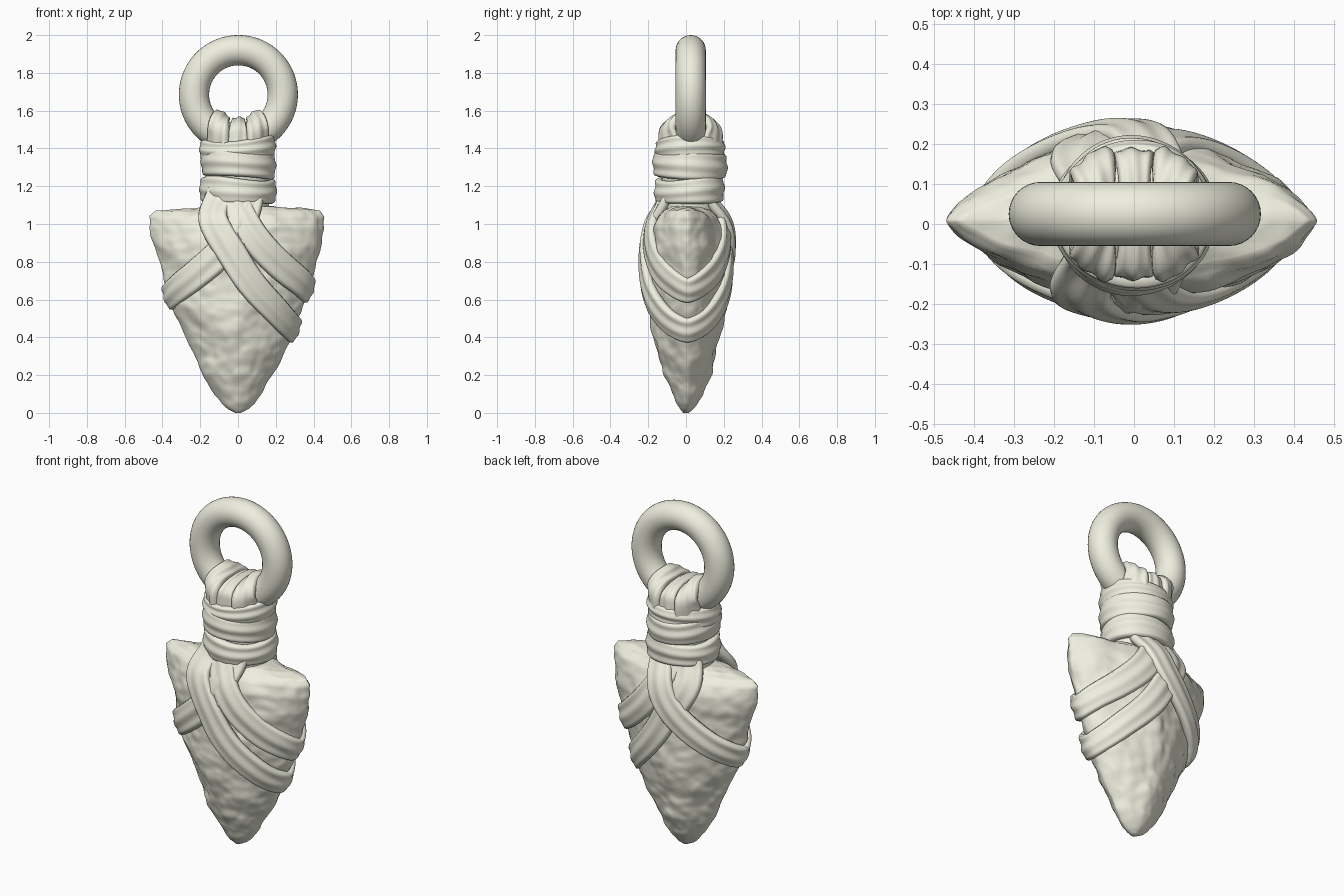
import bpy, bmesh, math
from mathutils import Vector, noise
from math import sin, cos, pi, radians

if "Cube" in bpy.data.objects:
    bpy.data.objects.remove(bpy.data.objects["Cube"])

# stone section table: height, half width, half depth
STONE = [(0, .015, .015), (.02, .055, .035), (.05, .087, .055), (.1, .128, .08),
         (.2, .185, .126), (.4, .278, .178), (.55, .338, .2), (.7, .394, .208),
         (.88, .446, .206), (.98, .464, .195), (1.04, .462, .162),
         (1.07, .432, .12), (1.085, .33, .08), (1.09, .01, .01)]
# smoother envelope the diagonal straps lie on (runs up into the neck)
WRAP = [(.2, .175, .12), (.4, .268, .175), (.55, .328, .197), (.7, .383, .207),
        (.88, .435, .207), (.98, .45, .195), (1.06, .455, .165), (1.12, .455, .14),
        (1.25, .44, .11)]

# pale cream for every part
cream = bpy.data.materials.new("cream")
cream.diffuse_color = (.86, .86, .74, 1)
cream.use_nodes = True
cream.node_tree.nodes["Principled BSDF"].inputs["Base Color"].default_value = cream.diffuse_color


def lerp(table, t):
    """Linear lookup in rows sorted by their first value."""
    for p, q in zip(table, table[1:]):
        if t <= q[0]:
            break
    f = max(0, min(1, (t - p[0]) / (q[0] - p[0])))
    return [u + (v - u) * f for u, v in zip(p[1:], q[1:])]


def lens(phi, a, b):
    """Pointed oval; phi = 0 is +x, phi = 90 degrees is the front."""
    c, s = cos(phi), sin(phi)
    return math.copysign(abs(c) ** 1.2, c) * a, -math.copysign(abs(s) ** 1.3, s) * b


def loft(name, rings, closed):
    """Skin a list of equal closed rings, capped or joined end to end."""
    bm = bmesh.new()
    vs = [[bm.verts.new(p) for p in r] for r in rings]
    n = len(vs[0])
    for i in range(len(vs) if closed else len(vs) - 1):
        r, q = vs[i], vs[(i + 1) % len(vs)]
        for j in range(n):
            k = (j + 1) % n
            bm.faces.new((r[j], r[k], q[k], q[j]))
    if not closed:
        bm.faces.new(vs[0])
        bm.faces.new(vs[-1])
    bmesh.ops.recalc_face_normals(bm, faces=bm.faces)
    me = bpy.data.meshes.new(name)
    bm.to_mesh(me)
    bm.free()
    ob = bpy.data.objects.new(name, me)
    bpy.context.collection.objects.link(ob)
    me.shade_smooth()
    return ob


def strap(name, pts, nors, width, thick=.026, closed=False, seed=0):
    """Folded leather band along pts; width(f) gives the half width."""
    n, rings = len(pts), []
    for i, (p, nor) in enumerate(zip(pts, nors)):
        if closed:
            t = pts[(i + 1) % n] - pts[i - 1]
        else:
            t = pts[min(i + 1, n - 1)] - pts[max(i - 1, 0)]
        side = t.cross(nor).normalized()
        up = side.cross(t).normalized()
        f = i / n
        w = width(f)
        drift = .9 * sin(2 * pi * f + seed)
        ring = []
        for j in range(21):
            u = j / 10 - 1
            h = thick * max(0, 1 - abs(u) ** 5) ** .5
            h += .005 * cos(5.5 * u + drift) * (1 - u * u)
            ring.append(p + side * u * w + up * h)
        ring += [p + side * w * .9 - up * .025, p - side * w * .9 - up * .025]
        rings.append(ring)
    return loft(name, rings, closed)


def smooth(vals, times):
    for _ in range(times):
        vals = [vals[0]] + [(vals[i - 1] + vals[i] * 2 + vals[i + 1]) / 4
                            for i in range(1, len(vals) - 1)] + [vals[-1]]
    return vals


# chipped stone spearhead
rings = []
for p, q in zip(STONE, STONE[1:]):
    steps = max(3, int(max(q[0] - p[0], abs(q[1] - p[1])) / .011))
    for s in range(steps):
        z, a, b = (u + (v - u) * s / steps for u, v in zip(p, q))
        ring = []
        for j in range(144):
            phi = 2 * pi * j / 144
            x, y = lens(phi, a, b)
            v = Vector((x, y, z))
            d = (.018 * noise.noise(v * 4.5) + .012 * noise.noise(v * 10 + Vector((3, 1, 7)))
                 + .006 * noise.noise(v * 22))
            d *= min(1, a / .12)
            fade = min(1, z / .1)
            ring.append((x + d * cos(phi), y + .008 * fade - d * sin(phi),
                         z + .5 * d * fade))
        rings.append(ring)
loft("stone_head", rings, False)

# diagonal straps: rows of angle, height; run front neck -> edge -> back neck
DIAGONALS = [
    ("right_upper_strap", 1, [(0, .645), (20, .67), (47, .745), (73, .89), (97, 1.17)], .01, .006),
    ("right_lower_strap", 1, [(0, .43), (35, .48), (70, .63), (100, .87), (113, 1.03), (113, 1.18)], .024, .006),
    ("left_strap", -1, [(0, .61), (20, .635), (45, .7), (67, .8), (90, .95), (107, 1.17)], .002, .028)]


def surf(phi, z, mirror):
    a, b = lerp(WRAP, z)
    x, y = lens(phi, a, b)
    # draw the ends in towards the neck so they tuck under the lowest band
    x *= 1 - .35 * max(0, min(1, (z - 1.02) / .15))
    return Vector((x * mirror, y + .008, z))


for k, (name, mir, rows, front, back) in enumerate(DIAGONALS):
    # even steps along the row polyline, then mirrored to the back
    half = []
    for p, q in zip(rows, rows[1:]):
        m = 12
        half += [(p[0] + (q[0] - p[0]) * i / m, p[1] + (q[1] - p[1]) * i / m) for i in range(m)]
    half.append(rows[-1])
    full = half[::-1] + [(-d, z) for d, z in half[1:]]
    angs = smooth([d for d, z in full], 25)
    zs = smooth([z for d, z in full], 25)
    pts, nors = [], []
    for d, z in zip(angs, zs):
        ph = radians(d)
        nor = (surf(ph + .12, z, mir) - surf(ph - .12, z, mir)).cross(
            surf(ph, z + .04, mir) - surf(ph, z - .04, mir)).normalized()
        p = surf(ph, z, mir)
        if nor.dot(Vector((p.x, p.y, 0))) < 0:
            nor = -nor
        g = (d / rows[-1][0] + 1) / 2
        tuck = max(0, min(1, (z - 1.03) / .1))
        off = (back + (front - back) * g) * (1 - tuck) + .002 - .012 * tuck
        pts.append(p + nor * off)
        nors.append(nor)
    pts, nors = smooth(pts, 6), smooth(nors, 6)
    strap(name, pts, nors, lambda f: .074 + .005 * sin(9 * f), .024, seed=k * 2)

# neck core with a rounded top
bpy.ops.mesh.primitive_cylinder_add(vertices=48, radius=.165, depth=.46, location=(0, .02, 1.19))
core = bpy.context.object
core.name = "neck_core"
core.scale = (1, .9, 1)
bpy.ops.object.shade_smooth_by_angle()
bpy.ops.mesh.primitive_uv_sphere_add(segments=48, ring_count=24, location=(0, .023, 1.42))
dome = bpy.context.object
dome.name = "neck_dome"
dome.scale = (.165, .15, .125)
bpy.ops.object.shade_smooth()

# bands wound around the neck: height, x radius, y radius, half width, tilts
BANDS = [(1.178, .178, .16, .066, -.03, .02), (1.315, .172, .172, .07, -.06, -.03),
         (1.4, .176, .16, .052, .07, .02)]
for k, (z, rx, ry, w, tx, ty) in enumerate(BANDS):
    pts, nors = [], []
    for i in range(96):
        t = 2 * pi * i / 96
        r = 1 + .015 * sin(3 * t + k * 2)
        pts.append(Vector((rx * r * cos(t), .02 + ry * r * sin(t),
                           z + tx * rx * cos(t) + ty * sin(t) * ry + .004 * sin(2 * t + k))))
        nors.append(Vector((cos(t), sin(t), 0)))
    strap(f"neck_band_{k + 1}", pts, nors,
          lambda f, w=w, k=k: w + .006 * sin(2 * pi * f * 2 + k), .024, True, seed=k * 3)

# straps looped over the bottom of the ring, fanning out into the neck
RZ, RR, RY = 1.685, .235, .025
for k, (deg, wid) in enumerate([(-36, .078), (36, .078), (1, .06)]):
    a = radians(deg)
    c = Vector((RR * sin(a), RY, RZ - RR * cos(a)))
    inward = Vector((-sin(a), 0, cos(a)))
    az = radians(46) * (a > .1) - radians(46) * (a < -.1)
    pts, nors = [], []
    for i in range(65):
        t = pi * i / 64
        sgn = -1 if t < pi / 2 else 1
        lift = sin(t)
        out = Vector((sin(az), sgn * cos(az), 0))
        foot = Vector((.15 * sin(az), RY + sgn * .138 * cos(az), 1.36))
        knee = Vector((.145 * sin(az), RY + sgn * (.09 + .045 * cos(az)), 1.49))
        peak = c + inward * .09
        # quadratic-like arc foot -> knee -> peak
        s = min(t, pi - t) / (pi / 2)
        if s < .45:
            p = foot.lerp(knee, s / .45)
        else:
            u = (s - .45) / .55 * pi / 2
            p = knee + Vector(((peak.x - knee.x) * (1 - cos(u)),
                               (peak.y - knee.y) * (1 - cos(u)),
                               (peak.z - knee.z) * sin(u)))
        pts.append(p)
        nors.append(out.lerp(inward, max(0, min(1, (s - .2) / .8)) ** 1.2).normalized())
    pts, nors = smooth(pts, 5), smooth(nors, 5)
    strap(f"ring_loop_{k + 1}", pts, nors,
          lambda f, wid=wid: wid * (1 - .38 * sin(pi * f) ** 2), .026, seed=k)

# hanging ring
bpy.ops.mesh.primitive_torus_add(major_radius=RR, minor_radius=.08, major_segments=96,
                                 minor_segments=32, location=(0.002, RY, RZ),
                                 rotation=(pi / 2, 0, 0))
bpy.context.object.name = "hanging_ring"
bpy.ops.object.shade_smooth()

for ob in bpy.data.objects:
    ob.data.materials.append(cream)
